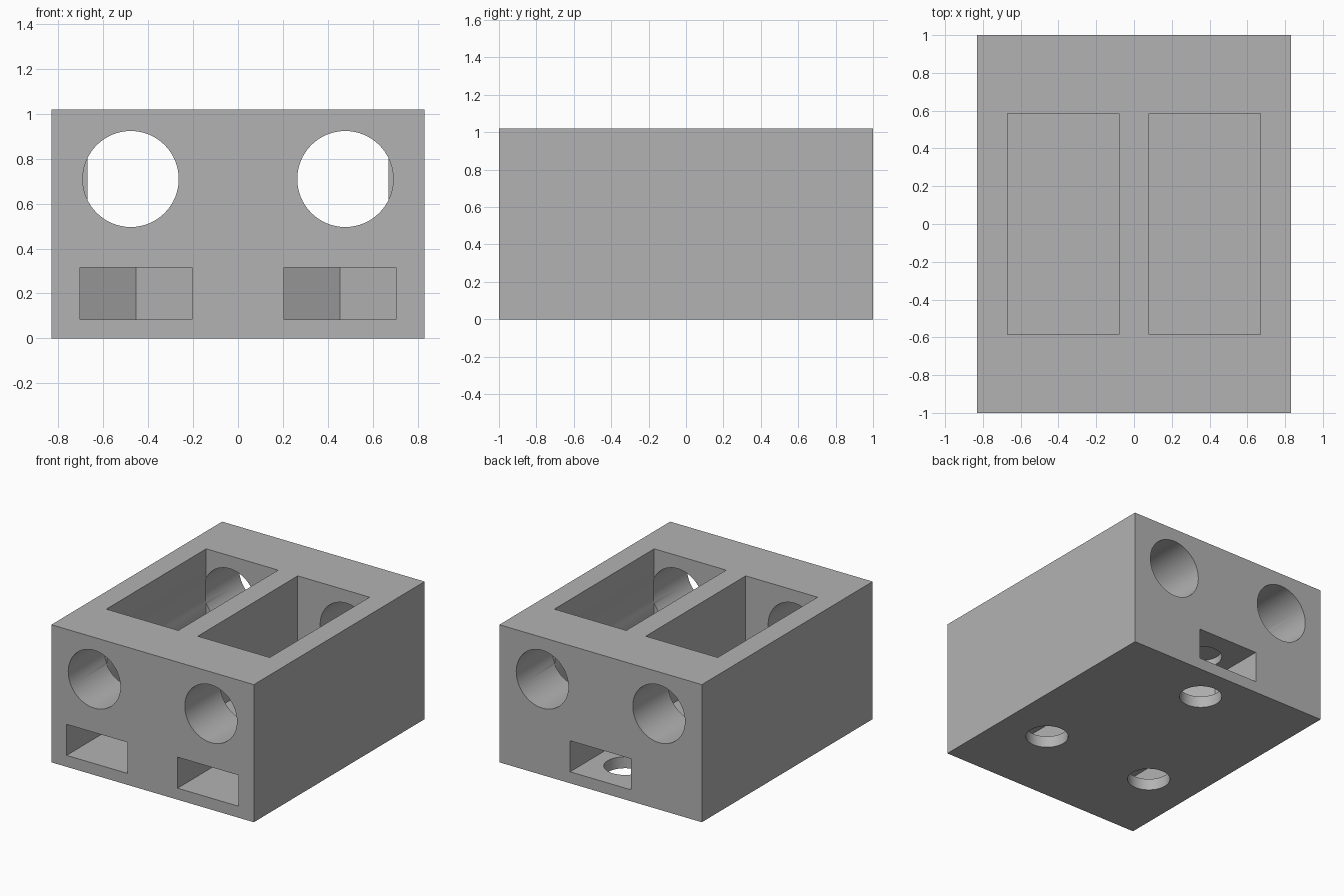
import bpy, bmesh, math
from mathutils import Matrix, Vector

old = bpy.data.objects.get("Cube")
if old:
    bpy.data.objects.remove(old, do_unlink=True)

W, D, H = 0.83, 1.0, 1.02            # half width, half depth, height
SLOT_Z = (0.085, 0.315)              # nut slot floor and ceiling
POCKET_FLOOR = 0.40

grey = bpy.data.materials.new("plain grey")
grey.use_nodes = True
grey.diffuse_color = (0.45, 0.45, 0.45, 1)
grey.node_tree.nodes["Principled BSDF"].inputs["Base Color"].default_value = (0.45, 0.45, 0.45, 1)


def add_object(name, bm):
    bmesh.ops.recalc_face_normals(bm, faces=bm.faces)
    mesh = bpy.data.meshes.new(name)
    bm.to_mesh(mesh)
    bm.free()
    mesh.materials.append(grey)
    obj = bpy.data.objects.new(name, mesh)
    bpy.context.collection.objects.link(obj)
    return obj


def box(name, lo, hi):
    bm = bmesh.new()
    lo, hi = Vector(lo), Vector(hi)
    size = hi - lo
    bmesh.ops.create_cube(bm, size=1, matrix=Matrix.Translation((lo + hi) / 2) @ Matrix.Diagonal((*size, 1)))
    return add_object(name, bm)


def cylinder(name, center, radius, length, along_y=False):
    bm = bmesh.new()
    turn = Matrix.Rotation(math.pi / 2, 4, 'X') if along_y else Matrix.Identity(4)
    bmesh.ops.create_cone(bm, cap_ends=True, segments=64, radius1=radius, radius2=radius,
                          depth=length, matrix=Matrix.Translation(center) @ turn)
    return add_object(name, bm)


def nut_slot(name, x, y, out):
    """Slot open towards y = out, ending in the point of a hexagon centred on (x, y)."""
    half = 0.25
    r = half / math.cos(math.pi / 6)
    outline = [(x - half, out * 1.1), (x + half, out * 1.1), (x + half, y - out * r / 2),
               (x, y - out * r), (x - half, y - out * r / 2)]
    bm = bmesh.new()
    face = bm.faces.new([bm.verts.new((px, py, SLOT_Z[0])) for px, py in outline])
    new = bmesh.ops.extrude_face_region(bm, geom=[face])["geom"]
    bmesh.ops.translate(bm, vec=(0, 0, SLOT_Z[1] - SLOT_Z[0]),
                        verts=[v for v in new if isinstance(v, bmesh.types.BMVert)])
    return add_object(name, bm)


block = box("block", (-W, -D, 0), (W, D, H))
cutters = []

# Open pockets and the round holes leading into them from both ends
for s in (-1, 1):
    xs = sorted((s * 0.08, s * 0.67))
    cutters.append(box("pocket_cutter", (xs[0], -0.585, POCKET_FLOOR), (xs[1], 0.585, H + 0.1)))
    for end in (-1, 1):
        cutters.append(cylinder("round_hole_cutter", (s * 0.478, end * 0.84, 0.71), 0.214, 0.52, True))

# Nut slots with vertical screw holes: two at the front, one at the back
for x, y, out in ((-0.455, -0.385, -1), (0.455, -0.385, -1), (0, 0.71, 1)):
    cutters.append(nut_slot("nut_slot_cutter", x, y, out))
    cutters.append(cylinder("screw_hole_cutter", (x, y, 0.135), 0.145, 0.47))

# Cut, then discard the cutters
bpy.context.view_layer.objects.active = block
for cutter in cutters:
    cutter.hide_render = True
    mod = block.modifiers.new("cut", 'BOOLEAN')
    mod.operation = 'DIFFERENCE'
    mod.solver = 'EXACT'
    mod.object = cutter
    bpy.ops.object.modifier_apply(modifier=mod.name)
    bpy.data.objects.remove(cutter, do_unlink=True)

bpy.ops.object.select_all(action='DESELECT')
block.select_set(True)
bpy.ops.object.shade_smooth_by_angle(angle=math.radians(30))
